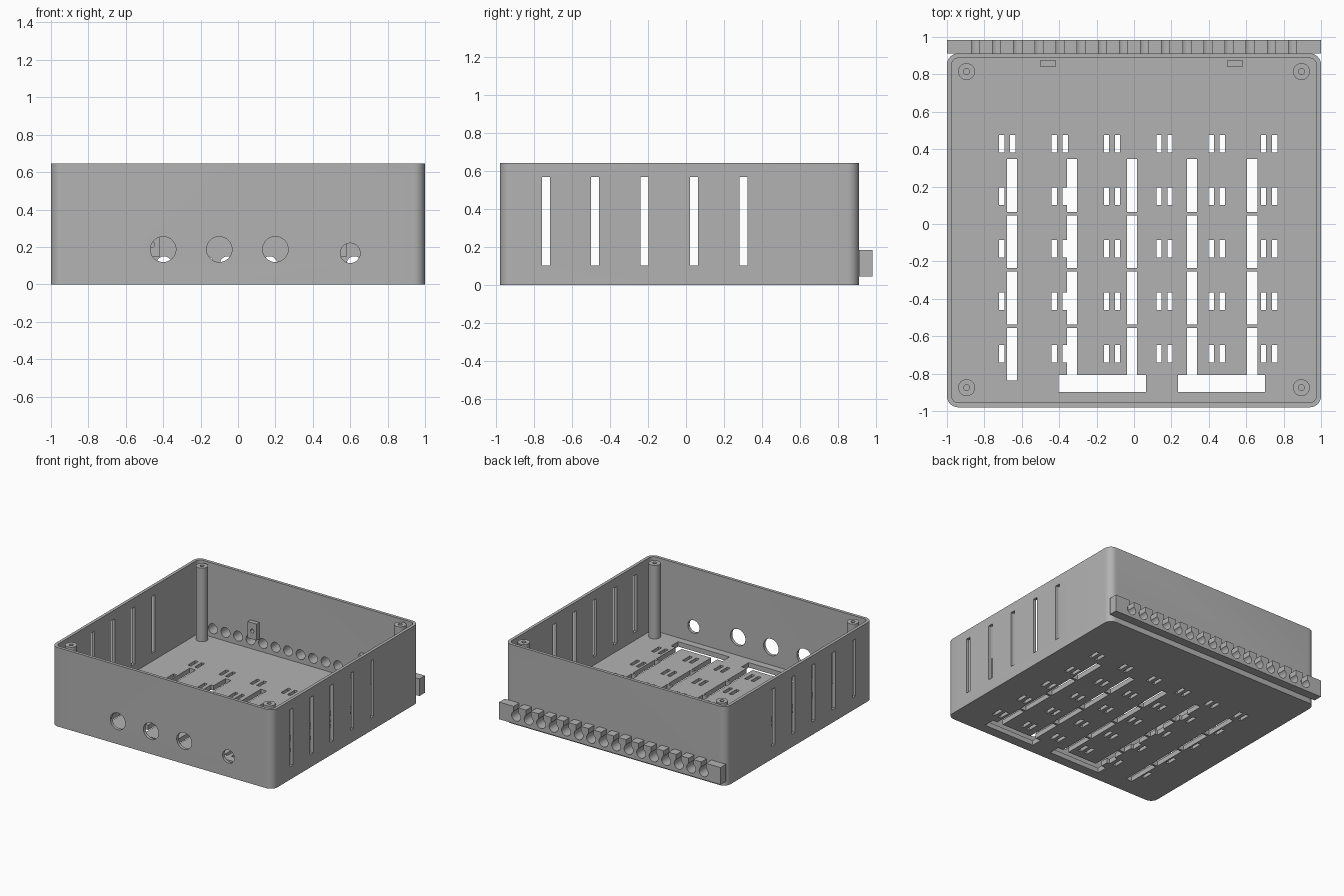
import bpy
import bmesh
import math
from mathutils import Matrix, Vector

cube = bpy.data.objects.get("Cube")
if cube:
    bpy.data.objects.remove(cube, do_unlink=True)

grey = bpy.data.materials.new("plain grey")
grey.use_nodes = True
colour = (0.45, 0.45, 0.45, 1)
grey.diffuse_color = colour
grey.node_tree.nodes["Principled BSDF"].inputs["Base Color"].default_value = colour

FRONT, BACK, HEIGHT = -0.98, 0.912, 0.645
WALL, FLOOR = 0.025, 0.04


def finish(name, bm):
    bmesh.ops.recalc_face_normals(bm, faces=bm.faces)
    mesh = bpy.data.meshes.new(name)
    bm.to_mesh(mesh)
    bm.free()
    mesh.materials.append(grey)
    obj = bpy.data.objects.new(name, mesh)
    bpy.context.collection.objects.link(obj)
    return obj


def add_box(bm, x0, x1, y0, y1, z0, z1):
    centre = Vector((x0 + x1, y0 + y1, z0 + z1)) / 2
    size = (x1 - x0, y1 - y0, z1 - z0, 1)
    bmesh.ops.create_cube(bm, size=1, matrix=Matrix.Translation(centre) @ Matrix.Diagonal(size))


def add_cylinder(bm, centre, radius, depth, along_y=False, sides=32):
    turn = Matrix.Rotation(math.pi / 2, 4, "X") if along_y else Matrix()
    bmesh.ops.create_cone(bm, cap_ends=True, segments=sides, radius1=radius, radius2=radius,
                          depth=depth, matrix=Matrix.Translation(centre) @ turn)


def rounded_prism(name, inset, z0, z1, radius):
    bm = bmesh.new()
    add_box(bm, -1 + inset, 1 - inset, FRONT + inset, BACK - inset, z0, z1)
    uprights = [e for e in bm.edges if abs(e.verts[0].co.z - e.verts[1].co.z) > 0.1]
    bmesh.ops.bevel(bm, geom=uprights, offset=radius, segments=8, profile=0.5, affect="EDGES")
    return finish(name, bm)


def cut(obj, cutter):
    cutter.hide_render = True
    mod = obj.modifiers.new("cut", "BOOLEAN")
    mod.operation, mod.solver, mod.object = "DIFFERENCE", "EXACT", cutter
    mod.use_self = True
    bpy.context.view_layer.objects.active = obj
    bpy.ops.object.modifier_apply(modifier=mod.name)
    bpy.data.objects.remove(cutter, do_unlink=True)


def smooth(obj):
    bpy.ops.object.select_all(action="DESELECT")
    obj.select_set(True)
    bpy.context.view_layer.objects.active = obj
    bpy.ops.object.shade_smooth_by_angle(angle=math.radians(30))


# Open tray with rounded upright corners
tray = rounded_prism("tray", 0, 0, HEIGHT, 0.06)
cut(tray, rounded_prism("cavity", WALL, FLOOR, HEIGHT + 0.1, 0.036))

# Vent slots through both side walls
bm = bmesh.new()
for i in range(5):
    y = -0.738 + 0.26 * i
    add_box(bm, -1.1, 1.1, y - 0.021, y + 0.021, 0.105, 0.57)
cut(tray, finish("vent_cutter", bm))

# Round sockets in the front wall
bm = bmesh.new()
for x, z, radius in ((-0.4, 0.187, 0.068), (-0.1, 0.187, 0.068), (0.2, 0.187, 0.068), (0.6, 0.167, 0.053)):
    add_cylinder(bm, (x, FRONT, z), radius, 0.2, True, 48)
cut(tray, finish("socket_cutter", bm))

# Cable holes through the back wall
cable_xs = [-0.8475 + 0.113 * i for i in range(16)]
bm = bmesh.new()
for x in cable_xs:
    add_cylinder(bm, (x, BACK, 0.11), 0.04, 0.2, True)
cut(tray, finish("cable_hole_cutter", bm))

# Long floor slots in five columns, four of them ending in cross slots
bm = bmesh.new()
for column in range(5):
    x = -0.652 + 0.321 * column
    for row in range(4):
        top = 0.347 - 0.301 * row
        bottom = top - 0.282
        add_box(bm, x - 0.027, x + 0.027, bottom, top, -0.1, 0.1)
for x0, x1 in ((-0.403, 0.063), (0.236, 0.7)):
    add_box(bm, x0, x1, -0.898, -0.807, -0.11, 0.11)
cut(tray, finish("long_slot_cutter", bm))

# Paired tie slots in a regular grid
bm = bmesh.new()
for column in range(6):
    for row in range(5):
        y = 0.43 - 0.281 * row
        for x in (-0.707, -0.648):
            x += 0.28 * column
            add_box(bm, x - 0.014, x + 0.014, y - 0.047, y + 0.047, -0.12, 0.12)
cut(tray, finish("tie_slot_cutter", bm))
smooth(tray)

# Screw posts in the corners
for side, sx in (("left", 1), ("right", -1)):
    for end, y in (("front", -0.875), ("back", 0.815)):
        bm = bmesh.new()
        add_cylinder(bm, (sx * 0.895, y, 0.335), 0.045, 0.61)
        post = finish(f"{end}_{side}_post", bm)
        bm = bmesh.new()
        add_cylinder(bm, (sx * 0.895, y, 0.6), 0.016, 0.4, sides=20)
        cut(post, finish("screw_cutter", bm))
        smooth(post)

# Cable comb along the back, with keyhole notches open at the top
bm = bmesh.new()
add_box(bm, -1, 1, BACK, 0.983, 0.045, 0.185)
comb = finish("cable_comb", bm)
bm = bmesh.new()
for x in cable_xs:
    add_cylinder(bm, (x, 0.95, 0.11), 0.04, 0.2, True)
    add_box(bm, x - 0.0215, x + 0.0215, 0.84, 1.06, 0.11, 0.25)
cut(comb, finish("notch_cutter", bm))
smooth(comb)

# Small drilled lugs inside the back wall
for side, x in (("right", -0.46), ("left", 0.54)):
    bm = bmesh.new()
    add_box(bm, x - 0.041, x + 0.041, 0.84, 0.876, 0.147, 0.28)
    lug = finish(f"{side}_lug", bm)
    bm = bmesh.new()
    add_cylinder(bm, (x, 0.858, 0.213), 0.015, 0.2, True, 20)
    cut(lug, finish("lug_cutter", bm))
    smooth(lug)
